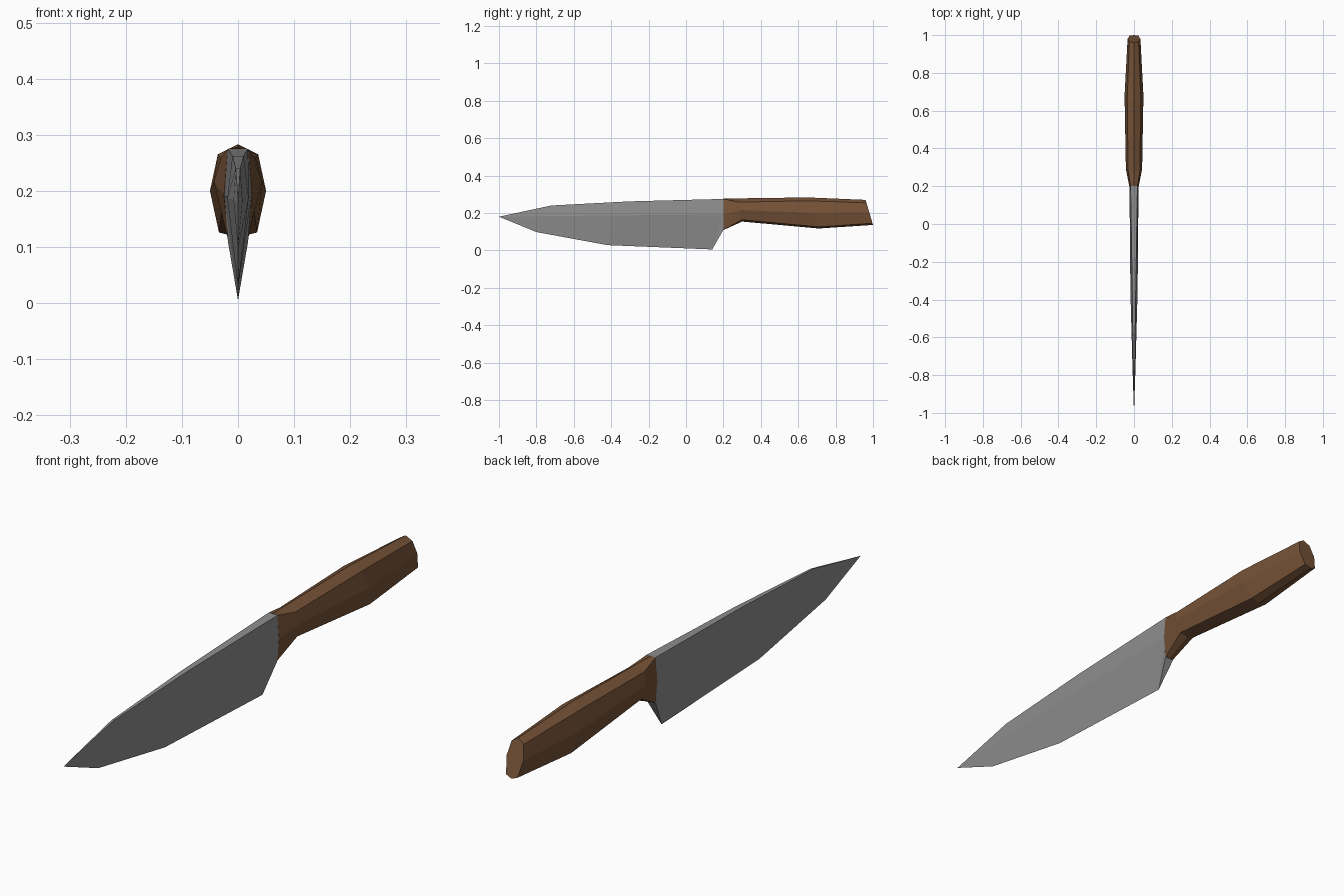
import bpy, bmesh

if "Cube" in bpy.data.objects:
    bpy.data.objects.remove(bpy.data.objects["Cube"])


def material(name, rgb):
    m = bpy.data.materials.new(name)
    m.diffuse_color = (*rgb, 1)
    m.use_nodes = True
    m.node_tree.nodes["Principled BSDF"].inputs["Base Color"].default_value = m.diffuse_color
    return m


def finish(bm, name, mat):
    bmesh.ops.remove_doubles(bm, verts=bm.verts, dist=1e-5)
    bmesh.ops.recalc_face_normals(bm, faces=bm.faces)
    me = bpy.data.meshes.new(name)
    bm.to_mesh(me)
    bm.free()
    me.materials.append(mat)
    ob = bpy.data.objects.new(name, me)
    bpy.context.collection.objects.link(ob)


def mirror_ring(half):
    # closed ring from a half outline running top to bottom on +x
    return half + [(-x, y, z) for x, y, z in reversed(half) if x > 0]


def loft(bm, rings):
    vs = [[bm.verts.new(p) for p in r] for r in rings]
    for a, b in zip(vs, vs[1:]):
        for i in range(len(a)):
            j = (i + 1) % len(a)
            bm.faces.new((a[i], a[j], b[j], b[i]))
    return vs


steel = material("steel_grey", (0.27, 0.27, 0.27))
wood = material("brown_wood", (0.18, 0.085, 0.038))

# Blade: spine, widest ridge and cutting edge, slanted sections up to the tip
bm = bmesh.new()
rings = [mirror_ring([(st, yt, zt), (sm, ym, zm), (0, yb, zb)])
         for yt, zt, st, ym, zm, sm, yb, zb in (
             (0.20, 0.275, 0.018, 0.20, 0.192, 0.024, 0.14, 0.005),
             (-0.30, 0.262, 0.010, -0.36, 0.187, 0.019, -0.42, 0.028),
             (-0.72, 0.240, 0.004, -0.76, 0.183, 0.008, -0.80, 0.098))]
vs = loft(bm, rings)
tip = bm.verts.new((0, -1, 0.18))
last = vs[-1]
for i in range(5):
    bm.faces.new((last[i], last[(i + 1) % 5], tip))
# heel rising from the edge to the handle
rt, rm, edge, lm, lt = vs[0]
r, l = [bm.verts.new((s * 0.018, 0.2, 0.11)) for s in (1, -1)]
bm.faces.new((rm, edge, r))
bm.faces.new((lm, l, edge))
bm.faces.new((r, edge, l))
bm.faces.new((rt, rm, r, l, lm, lt))
finish(bm, "blade", steel)

# Handle: eight-sided sections: y top, y bottom, z top, z bottom, half width, top bevel, bottom bevel
bm = bmesh.new()
rings = []
for yt, yb, zt, zb, w, bt, bb in (
        (0.20, 0.20, 0.276, 0.109, 0.025, 0.001, 0.001),
        (0.28, 0.30, 0.278, 0.154, 0.043, 0.020, 0.010),
        (0.65, 0.71, 0.283, 0.117, 0.050, 0.018, 0.009),
        (0.96, 1.00, 0.270, 0.136, 0.034, 0.016, 0.009)):
    pts = [(0, zt), (0.72 * w, zt - bt), (w, (zt + zb) / 2),
           (0.68 * w, zb + bb), (0, zb)]
    rings.append(mirror_ring(
        [(x, yb + (yt - yb) * (z - zb) / (zt - zb), z) for x, z in pts]))
vs = loft(bm, rings)
bm.faces.new(vs[0])
bm.faces.new(vs[-1])
finish(bm, "handle", wood)
